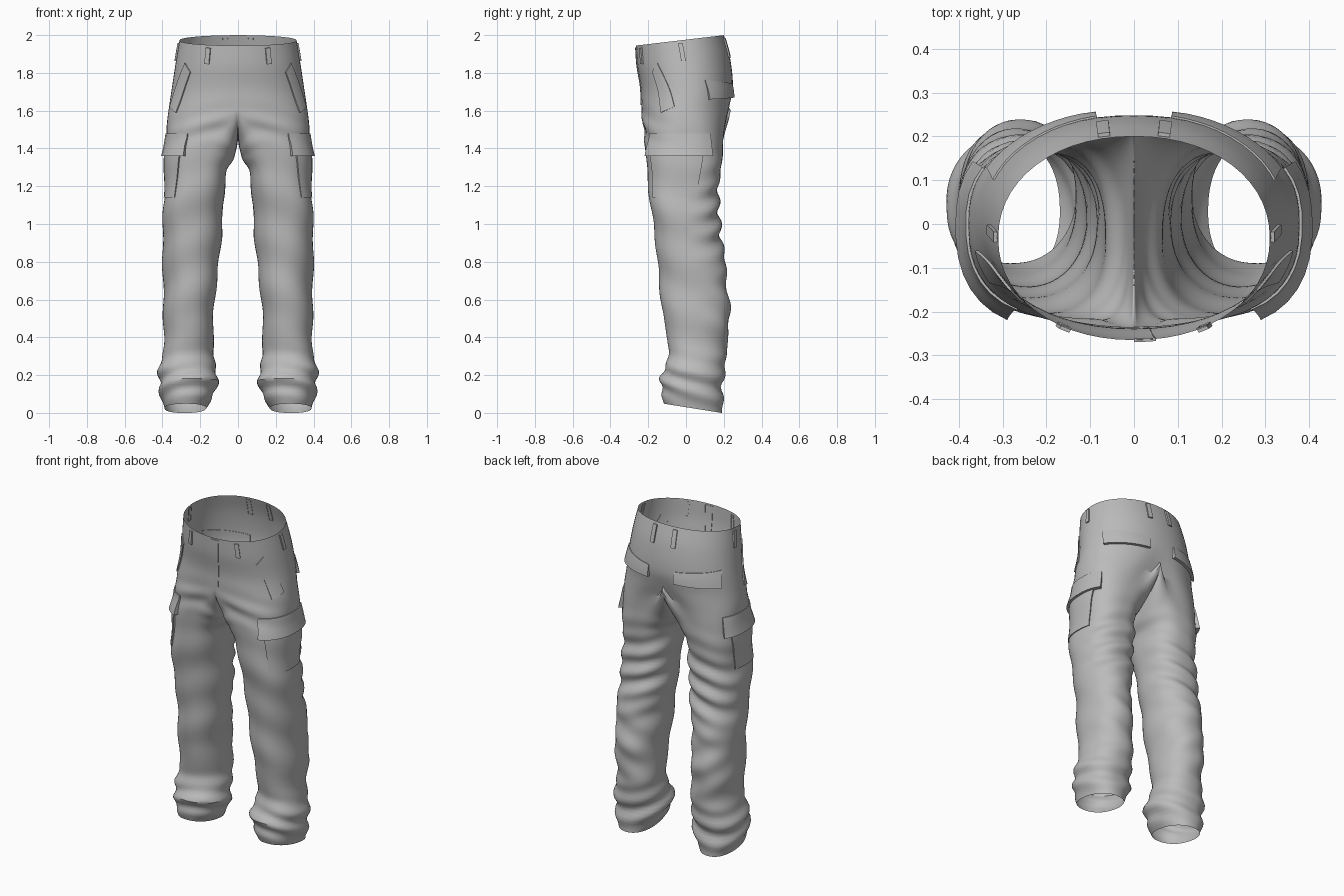
import bpy
import bmesh
from math import sin, cos, pi, asin, acos, exp

if "Cube" in bpy.data.objects:
    bpy.data.objects.remove(bpy.data.objects["Cube"])

fabric = bpy.data.materials.new("grey_fabric")
fabric.use_nodes = True
GREY = (0.5, 0.5, 0.5, 1)
fabric.diffuse_color = GREY
fabric.node_tree.nodes["Principled BSDF"].inputs["Base Color"].default_value = GREY

# Tailoring profile of one half: height, leg axis x, inseam x, outseam x, front y, back y
PROFILE = [
    (1.97, 0, 0, .31, -.265, .2), (1.85, 0, 0, .33, -.258, .235),
    (1.72, 0, 0, .35, -.24, .25), (1.62, 0, 0, .365, -.237, .238),
    (1.52, .07, .015, .375, -.228, .215), (1.42, .15, .035, .38, -.215, .2),
    (1.3, .2, .055, .385, -.205, .18), (1.1, .235, .075, .395, -.185, .168),
    (.95, .245, .09, .395, -.17, .19), (.8, .255, .105, .395, -.155, .21),
    (.5, .265, .125, .4, -.115, .225), (.32, .265, .13, .395, -.09, .215),
    (.2, .27, .115, .415, -.135, .205), (.1, .28, .135, .41, -.13, .2),
    (.03, .277, .168, .385, -.12, .19)]
WAIST, CROTCH, HEM = 1.97, 1.62, .03
SEG = 56


def ramp(x, lo, hi):
    k = min(1, max(0, (x - lo) / (hi - lo)))
    return k * k * (3 - 2 * k)


def bump(x, mid, width):
    return exp(-((x - mid) / width) ** 2)


def section(t):
    """Smoothly interpolated profile row at height t."""
    i = 0
    while i < len(PROFILE) - 2 and t < PROFILE[i + 1][0]:
        i += 1
    a, b = PROFILE[i], PROFILE[i + 1]
    p, n = PROFILE[max(i - 1, 0)], PROFILE[min(i + 2, len(PROFILE) - 1)]
    h = b[0] - a[0]
    k = (t - a[0]) / h
    row = []
    for c in range(1, 6):
        ma = (b[c] - p[c]) / (b[0] - p[0]) * h
        mb = (n[c] - a[c]) / (n[0] - a[0]) * h
        row.append((2*k**3 - 3*k*k + 1) * a[c] + (k**3 - 2*k*k + k) * ma
                   + (3*k*k - 2*k**3) * b[c] + (k**3 - k*k) * mb)
    if t >= CROTCH:
        row[0] = row[1] = 0
    return row


def roundness(t):
    return .95 - .13 * ramp(t, .8, 1.15) * (1 - ramp(t, 1.45, 1.7)) - .05 * (1 - ramp(t, .5, .8))


def folds(th, t):
    """Cloth creases: bunched hems, slack behind the knees, pulls at the crotch."""
    back, front = max(0, sin(th)), max(0, -sin(th))
    leg = 1 - ramp(t, 1.35, 1.65)
    d = .004 * leg * sin(24 * t + 2 * sin(th + 1))
    d += .005 * leg * sin(2 * th + 9 * t)
    d += .013 * back * bump(t, 1.02, .22) * sin(52 * t + 3 * cos(th))
    d += .007 * back * bump(t, .55, .2) * sin(36 * t - 3 * cos(th))
    d += .011 * bump(t, .17, .11) * sin(58 * t + 2.5 * sin(th + .6))
    d += .007 * front * bump(t, 1.52, .08) * sin(45 * t + 5 * cos(th))
    d -= .015 * bump(cos(th), 0, .2) * back * bump(t, 1.58, .1)
    return d


def cloth(th, t, off=0):
    """Point on the trouser surface; th runs front, outseam, back, inseam."""
    cx, xin, xout, yf, yb = section(t)
    c, s, p = cos(th), sin(th), roundness(t)
    if abs(c) < 1e-9:
        c = 0
    rx = xout - cx if c >= 0 else cx - xin
    d = off + folds(th, t) * (1 if c >= 0 else ramp(cx - xin, 0, .1))
    sx = abs(c) ** p * (1 if c >= 0 else -1)
    sy = abs(s) ** p * (1 if s >= 0 else -1)
    x = max(0, cx + rx * sx + d * c)
    y = (yf + yb) / 2 + (yb - yf) / 2 * sy + d * s
    z = t + .118 * ramp(t, 1.7, WAIST) * (y + .05)
    z -= .16 * (1 - ramp(t, HEM, .3)) * y
    z -= .17 * ramp(t, 1.2, CROTCH) * max(0, -c)
    return x, y, z


def at_y(y, t):
    _, _, _, yf, yb = section(t)
    k = max(-1, min(1, (y - (yf + yb) / 2) / ((yb - yf) / 2)))
    return asin(abs(k) ** (1 / roundness(t)) * (1 if k >= 0 else -1))


def at_x(x, t, side):
    cx, _, xout, _, _ = section(t)
    k = max(0, min(1, (x - cx) / (xout - cx)))
    return side * acos(k ** (1 / roundness(t)))


def add_grid(bm, rows):
    verts = [[bm.verts.new(p) for p in row] for row in rows]
    for a, b in zip(verts, verts[1:]):
        for j in range(len(a) - 1):
            bm.faces.new((a[j], b[j], b[j + 1], a[j + 1]))


def finish(name, bm, mirror=True):
    bmesh.ops.remove_doubles(bm, verts=bm.verts, dist=.0002)
    mesh = bpy.data.meshes.new(name)
    bm.to_mesh(mesh)
    bm.free()
    mesh.materials.append(fabric)
    ob = bpy.data.objects.new(name, mesh)
    bpy.context.collection.objects.link(ob)
    if mirror:
        mod = ob.modifiers.new("Mirror", "MIRROR")
        mod.merge_threshold = .0005
    bpy.ops.object.select_all(action="DESELECT")
    ob.select_set(True)
    bpy.context.view_layer.objects.active = ob
    bpy.ops.object.shade_smooth_by_angle(angle=.7)


def patch(name, corners, top, bottom, mirror=True, n=10):
    """Raised panel; corners (angle, height): top front, top back, low back, low front."""
    (a0, t0), (a1, t1), (a2, t2), (a3, t3) = corners
    steps = [0] + [i / n for i in range(n + 1)] + [1]
    rows = []
    for i, v in enumerate(steps):
        row = []
        for j, u in enumerate(steps):
            edge = i in (0, n + 2) or j in (0, n + 2)
            th = (a0 * (1 - u) + a1 * u) * (1 - v) + (a3 * (1 - u) + a2 * u) * v
            t = (t0 * (1 - u) + t1 * u) * (1 - v) + (t3 * (1 - u) + t2 * u) * v
            row.append(cloth(th, t, -.003 if edge else top + (bottom - top) * v))
        rows.append(row)
    bm = bmesh.new()
    add_grid(bm, rows)
    finish(name, bm, mirror)


# Seat and legs as one cloth sheet
bm = bmesh.new()
arc = [-pi / 2 + 2 * pi * j / SEG for j in range(SEG + 1)]
seat = [WAIST + (CROTCH - WAIST) * i / 18 for i in range(19)]
legs = [CROTCH + (HEM - CROTCH) * i / 90 for i in range(91)]
add_grid(bm, [[cloth(th, t) for th in arc[:SEG // 2 + 1]] for t in seat])
add_grid(bm, [[cloth(th, t) for th in arc] for t in legs])
finish("trousers", bm)

# Fly placket
patch("fly_placket", [(-pi / 2, 1.96), (at_x(.05, 1.96, -1), 1.96),
                      (at_x(.03, 1.63, -1), 1.63), (-pi / 2, 1.63)], .005, .003, False)

# Belt loops
for name, mid in (("front_belt_loop", at_x(.16, 1.9, -1)),
                  ("side_belt_loop", at_y(-.02, 1.9)),
                  ("back_belt_loop", at_x(.07, 1.9, 1))):
    w = .042
    patch(name, [(mid - w, 1.955), (mid + w, 1.955), (mid + w, 1.86), (mid - w, 1.86)],
          .008, .008, n=3)

# Slanted front pockets
patch("front_pocket", [(at_x(.25, 1.81, -1), 1.81), (at_y(-.15, 1.86), 1.86),
                       (at_y(-.06, 1.62), 1.62), (at_y(-.13, 1.59), 1.59)], .005, .007)

# Back pocket flaps
patch("back_pocket_flap", [(at_y(.1, 1.76), 1.76), (at_x(.085, 1.74, 1), 1.74),
                           (at_x(.085, 1.67, 1), 1.67), (at_y(.12, 1.66), 1.66)], .004, .018)

# Cargo pockets with flared flaps on the thighs
patch("cargo_pocket", [(at_y(-.185, 1.43), 1.43), (at_y(.1, 1.43), 1.43),
                       (at_y(.06, 1.14), 1.14), (at_y(-.165, 1.14), 1.14)], .012, .006)
patch("cargo_flap", [(at_y(-.195, 1.48), 1.48), (at_y(.125, 1.48), 1.48),
                     (at_y(.125, 1.36), 1.36), (at_y(-.195, 1.36), 1.36)], .006, .026)
